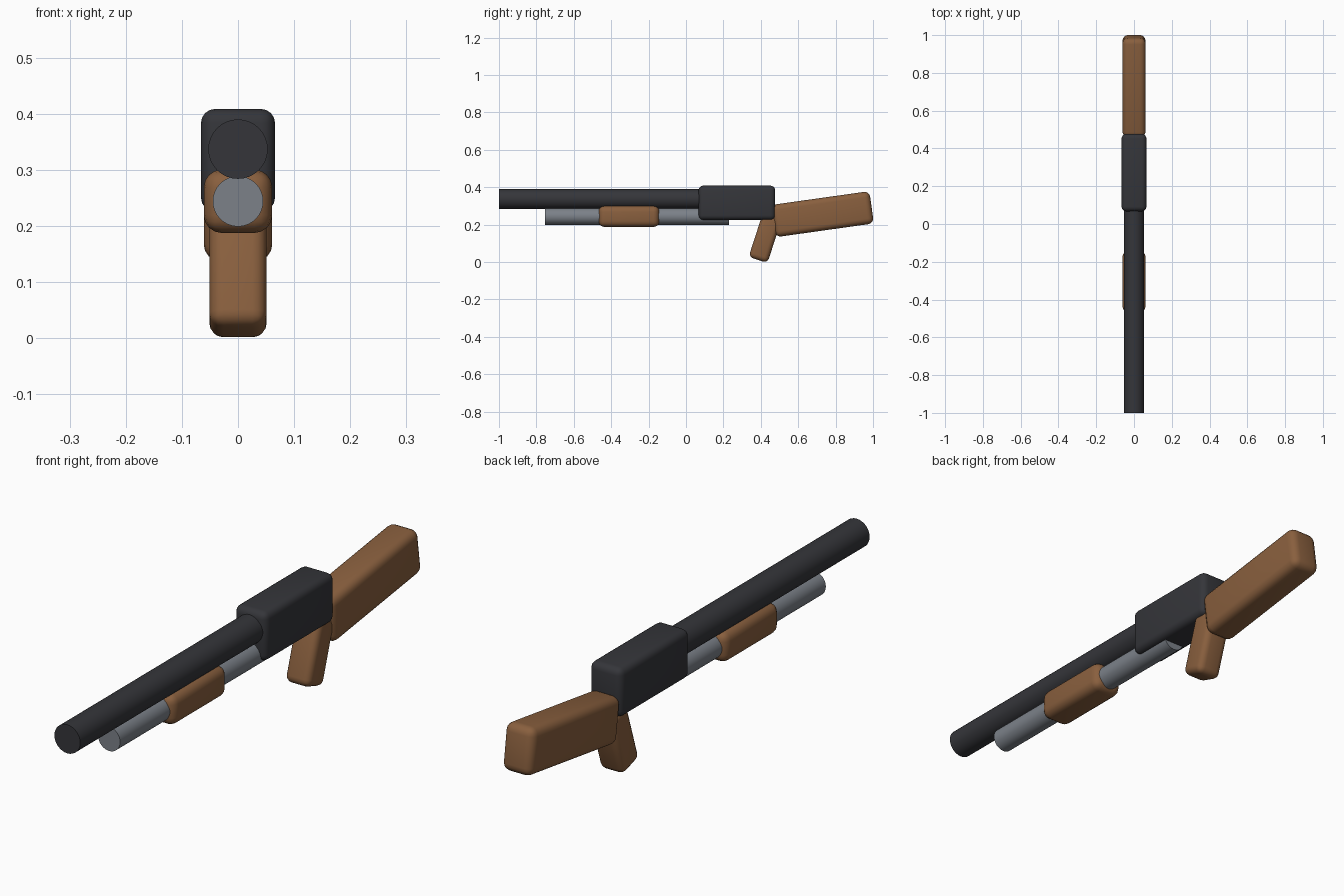
import bpy
from math import radians

if "Cube" in bpy.data.objects:
    bpy.data.objects.remove(bpy.data.objects["Cube"])


def material(name, rgb):
    m = bpy.data.materials.new(name)
    m.diffuse_color = (*rgb, 1)
    m.use_nodes = True
    m.node_tree.nodes["Principled BSDF"].inputs["Base Color"].default_value = m.diffuse_color
    return m


dark = material("dark_metal", (0.035, 0.036, 0.042))
steel = material("steel", (0.2, 0.22, 0.25))
wood = material("wood", (0.25, 0.115, 0.048))


def finish(ob, name, mat):
    ob.name = name
    ob.data.materials.append(mat)
    bpy.ops.object.shade_smooth_by_angle(angle=radians(40))


def rounded_box(name, center, size, bevel, mat, tilt=0):
    bpy.ops.mesh.primitive_cube_add(size=1, location=center)
    ob = bpy.context.object
    ob.scale = size
    bpy.ops.object.transform_apply(location=False, rotation=False, scale=True)
    mod = ob.modifiers.new("bevel", 'BEVEL')
    mod.width = bevel
    mod.segments = 4
    bpy.ops.object.modifier_apply(modifier=mod.name)
    ob.rotation_euler.x = radians(tilt)
    finish(ob, name, mat)


def tube(name, y0, y1, z, radius, mat):
    bpy.ops.mesh.primitive_cylinder_add(
        vertices=32, radius=radius, depth=y1 - y0,
        location=(0, (y0 + y1) / 2, z), rotation=(radians(90), 0, 0))
    finish(bpy.context.object, name, mat)


# Metal parts
tube("barrel", -1.0, 0.12, 0.337, 0.053, dark)
tube("magazine_tube", -0.755, 0.23, 0.244, 0.045, steel)
rounded_box("receiver", (0, 0.272, 0.317), (0.132, 0.41, 0.183), 0.025, dark)

# Wooden parts
rounded_box("pump_handle", (0, -0.305, 0.244), (0.122, 0.325, 0.113), 0.032, wood)
rounded_box("stock", (0, 0.73, 0.256), (0.122, 0.53, 0.174), 0.03, wood, tilt=8)
rounded_box("grip", (0, 0.423, 0.128), (0.102, 0.106, 0.245), 0.025, wood, tilt=-18)
